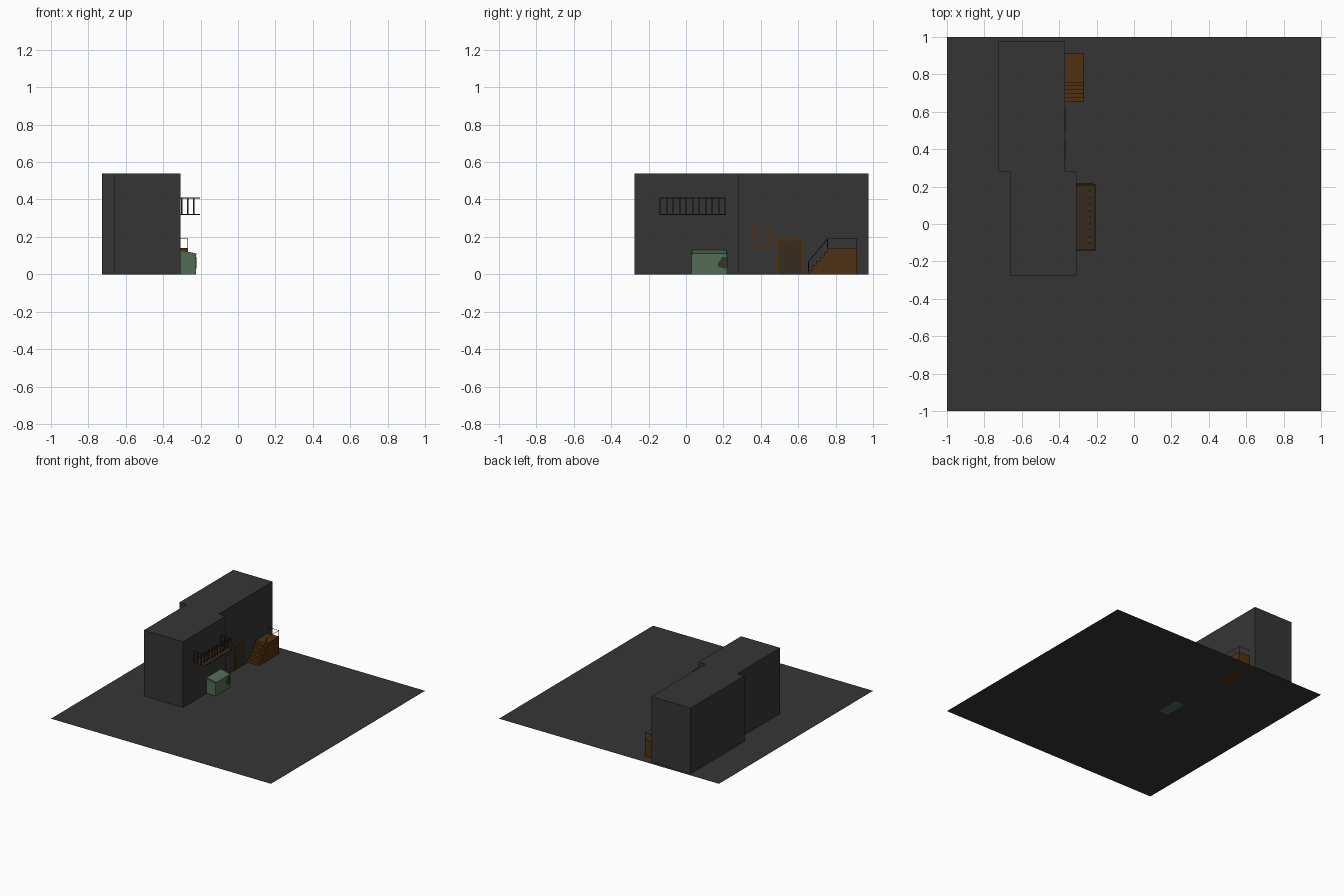
import bpy, bmesh
from mathutils import Vector

if "Cube" in bpy.data.objects:
    bpy.data.objects.remove(bpy.data.objects["Cube"])


def mat(name, rgb):
    m = bpy.data.materials.new(name)
    m.diffuse_color = (*rgb, 1)
    m.use_nodes = True
    m.node_tree.nodes["Principled BSDF"].inputs["Base Color"].default_value = m.diffuse_color
    return m


GREY = mat("dark_grey", (0.036, 0.036, 0.036))
BROWN = mat("brown", (0.080, 0.030, 0.005))
DARK = mat("dark_brown", (0.037, 0.025, 0.013))
GREEN = mat("bin_green", (0.085, 0.150, 0.090))
IRON = mat("iron", (0.018, 0.018, 0.018))


def finish(name, bm, m):
    bmesh.ops.recalc_face_normals(bm, faces=bm.faces)
    me = bpy.data.meshes.new(name)
    bm.to_mesh(me)
    bm.free()
    me.materials.append(m)
    ob = bpy.data.objects.new(name, me)
    bpy.context.collection.objects.link(ob)
    return ob


def add_box(bm, x0, x1, y0, y1, z0, z1):
    vs = bmesh.ops.create_cube(bm, size=1)["verts"]
    for v in vs:
        v.co = Vector(((x0, x1)[v.co.x > 0], (y0, y1)[v.co.y > 0], (z0, z1)[v.co.z > 0]))


def boxes(name, m, *bs):
    bm = bmesh.new()
    for b in bs:
        add_box(bm, *b)
    return finish(name, bm, m)


def extrude_yz(name, m, pts, x0, x1):
    """Profile in the y-z plane extruded along x."""
    bm = bmesh.new()
    f = bm.faces.new([bm.verts.new((x0, y, z)) for y, z in pts])
    g = bmesh.ops.extrude_face_region(bm, geom=[f])["geom"]
    for v in g:
        if isinstance(v, bmesh.types.BMVert):
            v.co.x = x1
    return finish(name, bm, m)


def rail(name, m, pts, r):
    """Thin square bar along a path."""
    cu = bpy.data.curves.new(name, 'CURVE')
    cu.dimensions = '3D'
    cu.bevel_depth = r
    cu.bevel_resolution = 0
    s = cu.splines.new('POLY')
    s.points.add(len(pts) - 1)
    for p, q in zip(s.points, pts):
        p.co = (*q, 1)
    cu.materials.append(m)
    ob = bpy.data.objects.new(name, cu)
    bpy.context.collection.objects.link(ob)


# ground sheet
bm = bmesh.new()
bmesh.ops.create_grid(bm, x_segments=1, y_segments=1, size=1)
finish("ground_sheet", bm, GREY)

# two offset building blocks
boxes("front_block", GREY, (-0.663, -0.308, -0.275, 0.28, 0, 0.54))
boxes("rear_block", GREY, (-0.727, -0.37, 0.28, 0.977, 0, 0.54))

W = -0.37  # wall plane of rear block
# window frame with cross bars
y0, y1, z0, z1, t = 0.348, 0.455, 0.15, 0.267, 0.01
boxes("window_frame", BROWN,
      (W, W + .005, y0, y0 + t, z0, z1), (W, W + .005, y1 - t, y1, z0, z1),
      (W, W + .005, y0 + t, y1 - t, z0, z0 + t), (W, W + .005, y0 + t, y1 - t, z1 - t, z1),
      (W, W + .005, y0 + t, y1 - t, 0.204, 0.212))

# door with frame
boxes("door_frame", BROWN,
      (W, W + .005, 0.482, 0.494, 0, 0.193), (W, W + .005, 0.615, 0.627, 0, 0.193),
      (W, W + .005, 0.494, 0.615, 0.181, 0.193))
boxes("door_panel", DARK, (W, W + .003, 0.494, 0.615, 0, 0.181))

# stairs: stepped profile
n, ys, ye, zt = 6, 0.655, 0.757, 0.14
pts = [(0.915, 0), (0.915, zt)]
for i in reversed(range(n)):
    y = ys + (ye - ys) * i / (n - 1)
    pts += [(y, zt * (i + 1) / n), (y, zt * i / n)]
extrude_yz("stairs", BROWN, pts, W, -0.266)

# stair handrail
X = -0.268
rail("stair_rail", IRON, [(X, 0.655, 0.01), (X, 0.655, 0.068), (X, 0.757, 0.19),
                          (X, 0.913, 0.19), (W, 0.913, 0.19)], 0.002)
for i, (y, z) in enumerate([(0.757, 0.14), (0.913, 0.14)]):
    rail("stair_post_%d" % i, IRON, [(X, y, z), (X, y, 0.19)], 0.002)

# balcony floor, rails and posts
bx0, bx1, by0, by1 = -0.308, -0.204, -0.142, 0.213
boxes("balcony_floor", DARK, (bx0, bx1, by0, by1, 0.316, 0.322))
w = 0.008
boxes("balcony_top_rail", DARK,
      (bx1 - w, bx1, by0, by1, 0.406, 0.412),
      (bx0, bx1 - w, by0, by0 + w, 0.406, 0.412),
      (bx0, bx1 - w, by1 - w, by1, 0.406, 0.412))
bm = bmesh.new()
for i in range(11):
    y = by0 + (by1 - by0 - w) * i / 10
    add_box(bm, -0.24, -0.232, y, y + w, 0.322, 0.408)
for x in (-0.306, -0.273):
    for y in (by0, by1 - w):
        add_box(bm, x, x + w, y, y + w, 0.322, 0.406)
finish("balcony_posts", bm, DARK)

# waste bin with sloped lid
bin_ob = boxes("waste_bin", GREEN, (-0.308, -0.225, 0.03, 0.22, 0, 0.12))
for v in bin_ob.data.vertices:
    if v.co.z > 0.1 and v.co.x > -0.25:
        v.co.z = 0.102
lid = boxes("bin_lid", GREEN, (-0.308, -0.221, 0.033, 0.217, 0.12, 0.129))
for v in lid.data.vertices:
    if v.co.x > -0.25:
        v.co.z -= 0.018

# worn dark patch on the bin front
extrude_yz("bin_patch", GREY, [(0.222, 0.032), (0.222, 0.092), (0.19, 0.092), (0.185, 0.075),
                               (0.17, 0.06), (0.172, 0.04), (0.2, 0.032)], -0.226, -0.222)
